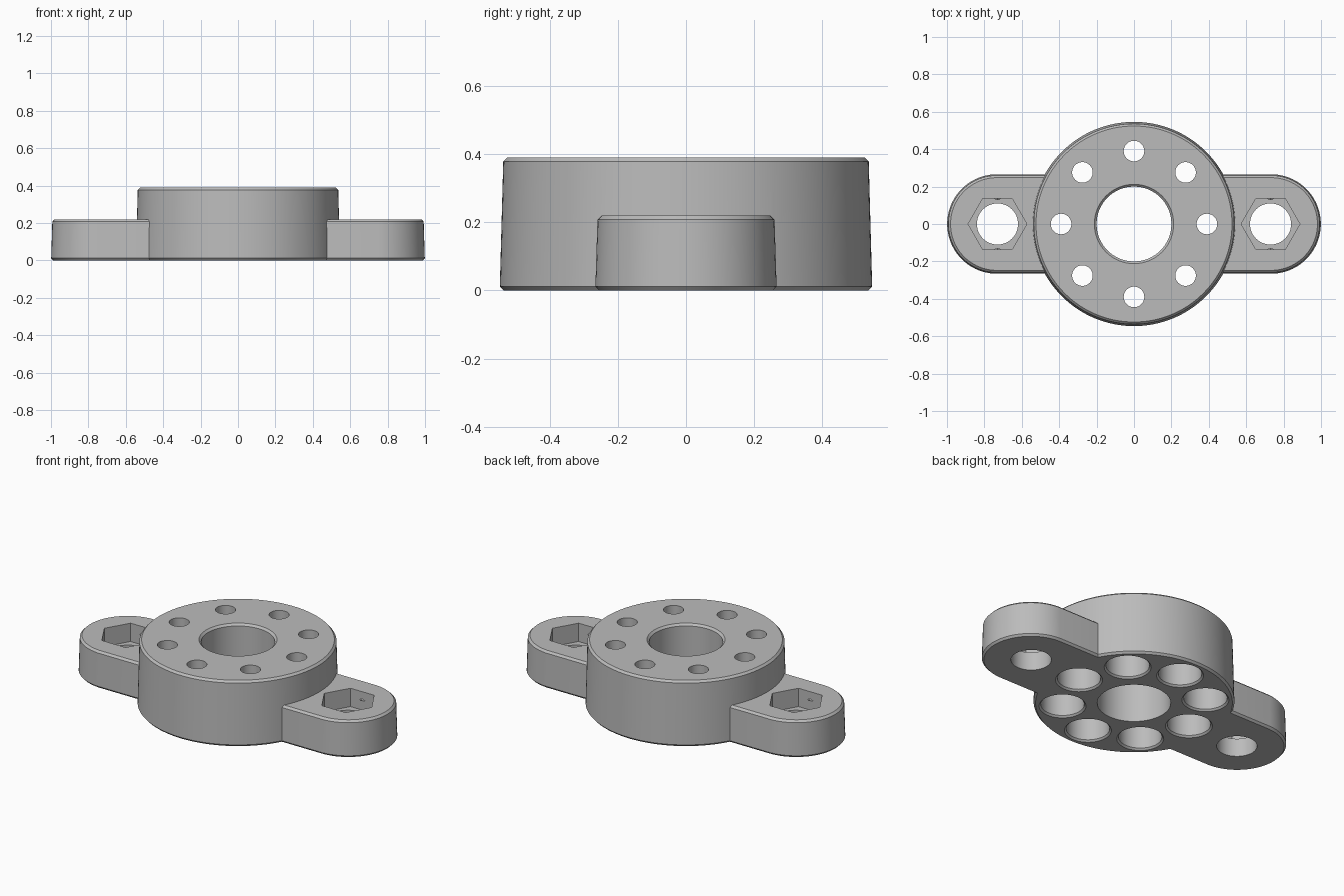
import bpy
import bmesh
from math import cos, sin, pi

if "Cube" in bpy.data.objects:
    bpy.data.objects.remove(bpy.data.objects["Cube"], do_unlink=True)

GREY = (0.5, 0.5, 0.5)
mat = bpy.data.materials.new("plain grey")
mat.use_nodes = True
mat.diffuse_color = (*GREY, 1)
mat.node_tree.nodes["Principled BSDF"].inputs["Base Color"].default_value = (*GREY, 1)

EAR_X = 0.73      # centre of each ear hole
EAR_END = 0.733   # centre of each rounded ear end
FLOOR = 0.11      # floor of the nut pockets


def loft(name, profile, segments, x=0, y=0, stretch=0):
    """Stack rings given as (z, radius); stretch pulls the halves apart in x."""
    bm = bmesh.new()
    rings = []
    shift = pi / segments if stretch else 0
    for z, r in profile:
        ring = []
        for i in range(segments):
            a = 2 * pi * i / segments + shift
            side = stretch if cos(a) > 0 else -stretch
            ring.append(bm.verts.new((x + r * cos(a) + side, y + r * sin(a), z)))
        rings.append(ring)
    for low, high in zip(rings, rings[1:]):
        for i in range(segments):
            j = (i + 1) % segments
            bm.faces.new((low[i], low[j], high[j], high[i]))
    bm.faces.new(rings[0][::-1])
    bm.faces.new(rings[-1])
    bmesh.ops.recalc_face_normals(bm, faces=bm.faces)
    mesh = bpy.data.meshes.new(name)
    bm.to_mesh(mesh)
    bm.free()
    mesh.materials.append(mat)
    ob = bpy.data.objects.new(name, mesh)
    bpy.context.collection.objects.link(ob)
    return ob


def combine(target, tool, operation):
    """Apply a boolean and discard the tool."""
    mod = target.modifiers.new("bool", 'BOOLEAN')
    mod.operation = operation
    mod.solver = 'EXACT'
    mod.object = tool
    bpy.context.view_layer.objects.active = target
    bpy.ops.object.modifier_apply(modifier=mod.name)
    bpy.data.objects.remove(tool, do_unlink=True)


# Round drum and the long rounded bar that forms both ears, slightly tapered
hub = loft("flange_hub", [(0, 0.535), (0.012, 0.546), (0.378, 0.536), (0.39, 0.524)], 128)
ears = loft("ears", [(0, 0.255), (0.012, 0.266), (0.208, 0.26), (0.22, 0.248)],
            64, stretch=EAR_END)
combine(hub, ears, 'UNION')

# Central bore with a chamfered upper rim
bore = loft("bore", [(-0.05, 0.2), (0.378, 0.2), (0.45, 0.272)], 96)
combine(hub, bore, 'DIFFERENCE')

# Ring of eight holes, each with a wide pocket underneath
for k in range(8):
    a = k * pi / 4
    hole = loft("hole", [(-0.02, 0.148), (0.01, 0.118), (0.29, 0.118),
                         (0.29, 0.055), (0.45, 0.055)],
                48, 0.39 * cos(a), 0.39 * sin(a))
    combine(hub, hole, 'DIFFERENCE')

# Bolt holes and hexagonal nut pockets in the ears
for side in (-1, 1):
    bolt = loft("bolt", [(-0.05, 0.11), (FLOOR + 0.03, 0.11)], 48, side * EAR_X)
    combine(hub, bolt, 'DIFFERENCE')
    nut = loft("nut", [(FLOOR, 0.157), (0.3, 0.157)], 6, side * EAR_X)
    combine(hub, nut, 'DIFFERENCE')

bpy.ops.object.select_all(action='DESELECT')
hub.select_set(True)
bpy.context.view_layer.objects.active = hub
bpy.ops.object.shade_smooth_by_angle(angle=0.4)

# Small retaining nubs on the flat walls of the nut pockets
for side in (-1, 1):
    for wall in (-1, 1):
        nub = loft("nut_nub_" + ("left" if side > 0 else "right")
                   + ("_back" if wall > 0 else "_front"),
                   [(-0.006, 0.02), (0, 0.014), (0.006, 0.01)], 4)
        # Lay the nub against the wall, pointing into the pocket
        nub.rotation_euler = (wall * pi / 2, 0, 0)
        nub.scale = (1, 0.4, 1)
        nub.location = (side * EAR_X, wall * 0.133, 0.17)
